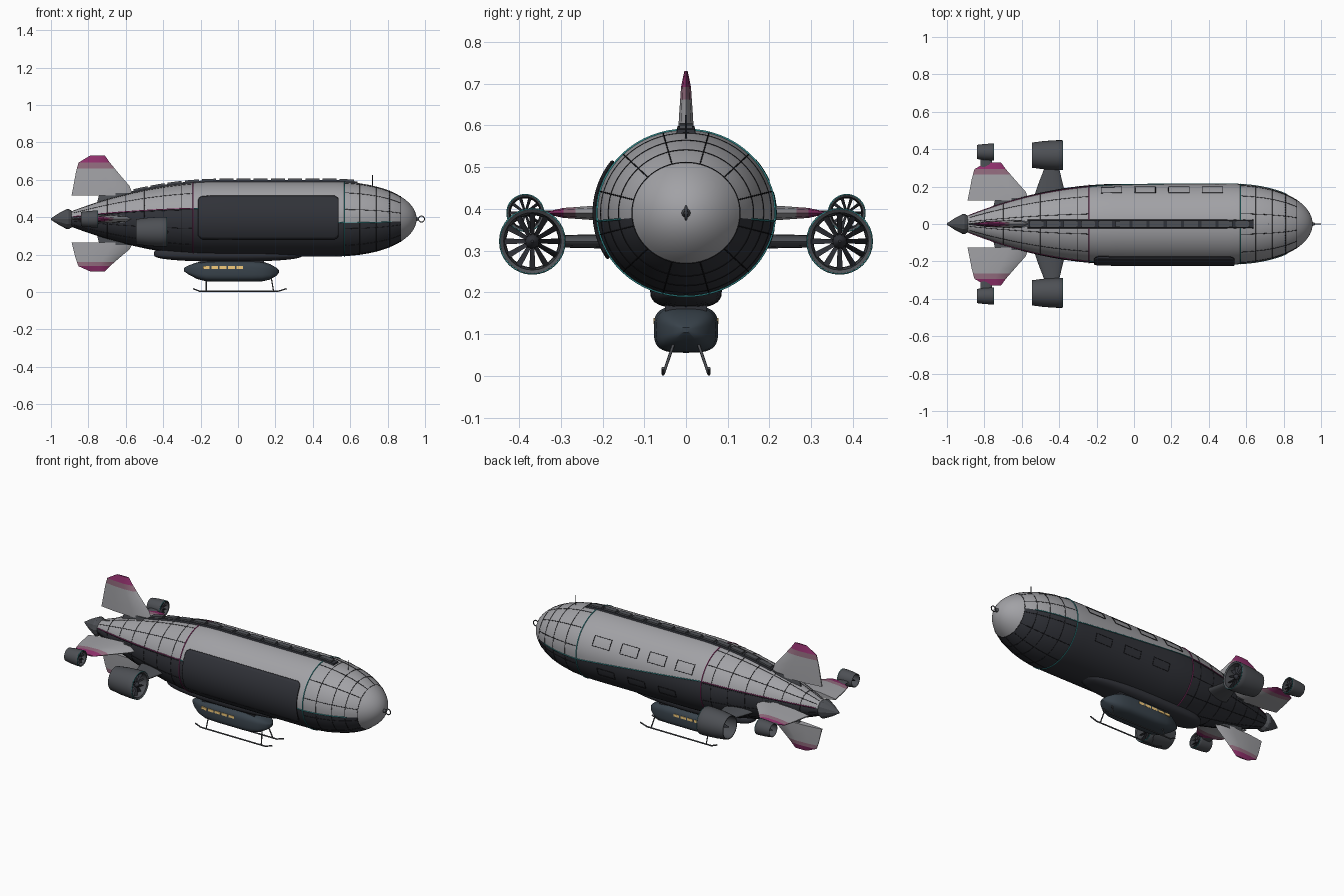
import bpy, math
from math import sin, cos, pi

if "Cube" in bpy.data.objects:
    bpy.data.objects.remove(bpy.data.objects["Cube"])

CZ = 0.39  # hull axis height


def mat(name, r, g, b):
    m = bpy.data.materials.new(name)
    m.diffuse_color = (r, g, b, 1)
    m.use_nodes = True
    m.node_tree.nodes["Principled BSDF"].inputs["Base Color"].default_value = m.diffuse_color
    return m


GREY = mat("light_grey", .36, .36, .38)
DARK = mat("dark", .03, .032, .04)
MID = mat("mid_grey", .075, .08, .09)
SLATE = mat("slate", .04, .055, .07)
LINE = mat("line", .012, .012, .015)
PINK = mat("magenta", .28, .03, .15)
ROSE = mat("faded_magenta", .29, .15, .21)
TEAL = mat("teal", .03, .25, .26)
AMBER = mat("amber", .9, .6, .2)


def grid(name, rows, m, closed=True, caps=True, angle=35):
    """Skin a list of equally long point rows."""
    n = len(rows[0])
    faces = [(i*n + j, i*n + (j+1) % n, (i+1)*n + (j+1) % n, (i+1)*n + j)
             for i in range(len(rows)-1) for j in range(n if closed else n-1)]
    if caps:
        faces += [tuple(range(n))[::-1], tuple(range((len(rows)-1)*n, len(rows)*n))]
    me = bpy.data.meshes.new(name)
    me.from_pydata([p for r in rows for p in r], [], faces)
    ob = bpy.data.objects.new(name, me)
    bpy.context.collection.objects.link(ob)
    me.materials.append(m)
    bpy.ops.object.select_all(action='DESELECT')
    bpy.context.view_layer.objects.active = ob
    ob.select_set(True)
    bpy.ops.object.mode_set(mode='EDIT')
    bpy.ops.mesh.select_all(action='SELECT')
    bpy.ops.mesh.normals_make_consistent(inside=False)
    bpy.ops.object.mode_set(mode='OBJECT')
    bpy.ops.object.shade_smooth_by_angle(angle=math.radians(angle))
    return ob


def loft(name, secs, m, e=1.0, n=32, y=0, **k):
    """Superellipse sections (x, z, half width, half height)."""
    def s(v):
        return math.copysign(abs(v)**e, v)
    return grid(name, [[(x, y + ry*s(cos(2*pi*j/n)), z + rz*s(sin(2*pi*j/n)))
                        for j in range(n)] for x, z, ry, rz in secs], m, **k)


def revolve(name, prof, y, z, m, n=32, **k):
    return loft(name, [(x, z, r, r) for x, r in prof], m, n=n, y=y, **k)


def tube(name, pts, r, m, cyclic=False):
    cu = bpy.data.curves.new(name, 'CURVE')
    cu.dimensions = '3D'
    cu.bevel_depth, cu.bevel_resolution, cu.use_fill_caps = r, 1, True
    sp = cu.splines.new('POLY')
    sp.points.add(len(pts)-1)
    for q, p in zip(sp.points, pts):
        q.co = (*p, 1)
    sp.use_cyclic_u = cyclic
    cu.materials.append(m)
    ob = bpy.data.objects.new(name, cu)
    bpy.context.collection.objects.link(ob)


def radius(x):
    if x > .5:
        return .2*max(0, 1 - (min(1, (x-.5)/.455))**2.2)**.5
    if x < -.1:
        return .03 + .17*(1 - min(1, (-.1-x)/.82)**1.9)
    return .2


def surf(x, a, off=0.0):
    r = radius(x)
    return (x, (r*1.07+off)*cos(a), CZ + (r+off)*sin(a))


def split(x):  # angle where light upper skin meets the dark belly
    t = min(1, max(0, (.57-x)/.81))
    return -.1 + .4*t


def span(a, b, n):
    return [a + (b-a)*i/n for i in range(n+1)]


# Hull: light upper skin, dark belly, nose cap
xs = span(-.92, -.1, 20) + span(0, .5, 5) + span(.53, .87, 14)
grid("hull_upper", [[surf(x, a) for a in span(split(x), pi-split(x), 32)] for x in xs],
     GREY, closed=False, caps=False)
grid("hull_belly", [[surf(x, a) for a in span(-pi-split(x), split(x), 32)] for x in xs],
     DARK, closed=False, caps=False)
nose = [.87 + .0849*sin(pi/2*i/10) for i in range(11)]
grid("nose_cap", [[surf(x, 2*pi*j/64) for j in range(64)] for x in nose], GREY)
revolve("tail_cone", [(-1, .004), (-.96, .03), (-.915, .054), (-.905, .054), (-.875, .036)],
        0, CZ, MID, n=12, angle=25)

# Skin seams and accent lines
for x in (-.8, -.7, -.6, -.5, -.4, -.3, .65, .74, .81, .87):
    tube("ring_seam", [surf(x, 2*pi*j/64) for j in range(64)], .0015, LINE, True)
for x, m in ((-.24, PINK), (.57, TEAL)):
    tube("accent_ring", [surf(x, 2*pi*j/64, .001) for j in range(64)], .003, m, True)
for i in range(12):
    a = 2*pi*(i+.5)/12
    for x0, x1 in ((-.88, -.24), (.57, .87)):
        tube("long_seam", [surf(x, a) for x in span(x0, x1, 16)], .0015, LINE)
for side in (0, 1):
    for x0, x1, m in ((-.88, -.24, PINK), (-.24, .57, TEAL), (.57, .82, TEAL)):
        tube("waist_line", [surf(x, pi-split(x) if side else split(x), .001)
                            for x in span(x0, x1, 16)], .0025, m)

# Large side screen on the front flank, with chamfered corners
scr = []
for x in [-.21, -.205, -.19] + span(-.1, .44, 6) + [.515, .53, .535]:
    c = {-.21: .1, -.205: .05, .53: .05, .535: .1}.get(x, 0)
    scr.append([surf(x, pi-a, .006) for a in span(-.55+c, .64-c, 16)])
ob = grid("side_screen", scr, DARK, closed=False, caps=False)
sol = ob.modifiers.new("thickness", 'SOLIDIFY')
sol.thickness, sol.offset = .008, 0
edge = scr[0] + [r[-1] for r in scr] + scr[-1][::-1] + [r[0] for r in scr[::-1]]
tube("screen_frame", edge, .003, LINE, True)

# Hatch outlines on the back flank
for a0, a1, xc in ((.4, .68, (-.12, .06, .24, .42)), (-.42, -.2, (-.02, .18, .38))):
    for x in xc:
        tube("hatch_outline", [surf(x-.055, a, .001) for a in span(a0, a1, 5)] +
             [surf(x+.055, a, .001) for a in span(a1, a0, 5)], .002, LINE, True)

# Top spine with raised blocks
sp = span(-.57, .64, 24)
grid("spine", [[(x, y, CZ + radius(x) + h) for y, h in
                ((-.026, -.012), (-.02, .008), (.02, .008), (.026, -.012))] for x in sp], DARK)
for i in range(13):
    x0 = -.56 + i*.092
    grid("spine_block", [[(x, y, CZ + radius(x) + h) for y, h in
                          ((-.017, 0), (-.015, .016), (.015, .016), (.017, 0))]
                         for x in (x0, x0+.075)], MID)

# Nose ring and antenna
tube("mooring_ring", [(.981 + .016*cos(a), 0, CZ + .016*sin(a)) for a in span(0, 2*pi, 20)[:-1]],
     .003, MID, True)
revolve("nose_boss", [(.945, .014), (.968, .006)], 0, CZ, MID, n=12)
tube("antenna", [(.72, 0, .55), (.72, 0, .625)], .0025, DARK)

# Tail fins: (span fraction, trailing x, leading x, half thickness)
FIN = [(0, -.89, -.56, .021), (.24, -.88, -.58, .02), (.55, -.868, -.637, .016),
       (.68, -.861, -.66, .014), (.82, -.853, -.685, .012), (1, -.79, -.712, .004)]


def fin_row(d, xt, xl, th, ang):
    row = []
    for u, w in ((0, .15), (.3, .75), (.65, 1), (.9, .7), (1, 0), (.9, -.7), (.65, -1),
                 (.3, -.75), (0, -.15)):
        x, t = xt + (xl-xt)*u, th*w
        row.append((x, d*cos(ang) - t*sin(ang), CZ + d*sin(ang) + t*cos(ang)))
    return row


for name, tip, ang in (("upper", .34, pi/2), ("lower", .28, -pi/2),
                       ("left", .33, 0), ("right", .33, pi)):
    rows = [fin_row(.125 + f*(tip-.125), a, b, t, ang) for f, a, b, t in FIN]
    grid(name + "_fin", rows[:4], GREY)
    grid(name + "_fin_band", rows[3:5], ROSE)
    grid(name + "_fin_tip", rows[4:], PINK)
    grid(name + "_fin_root", [fin_row(.06, -.76, -.54, .026, ang),
                              fin_row(.14, -.74, -.55, .022, ang)], MID)


# Ducted fans
def fan(name, x0, x1, y, z, r, blades):
    L = x1 - x0
    prof = [(x0, r*.84), (x0+L*.4, r*.95), (x0+L*.8, r), (x1-L*.03, r), (x1, r*.96),
            (x1-L*.03, r*.86), (x0+L*.6, r*.8), (x0, r*.78), (x0, r*.84)]
    revolve(name + "_duct", prof, y, z, MID, caps=False)
    tube(name + "_rim", [(x1-.002, y + r*.97*cos(a), z + r*.97*sin(a))
                         for a in span(0, 2*pi, 32)[:-1]], .0022, TEAL, True)
    revolve(name + "_hub", [(x0+L*.05, r*.04), (x0+L*.4, r*.22), (x1-L*.25, r*.24),
                            (x1-L*.12, r*.18), (x1-L*.05, r*.04)], y, z, DARK, n=20)
    for i in range(blades):
        a = 2*pi*i/blades
        rows = []
        for d, w in ((r*.18, r*.06), (r*.83, r*.09)):
            row = []
            for dx, dt in ((0, -w), (.012, -w), (.03, w), (.018, w)):
                row.append((x1 - L*.32 + dx*r/.08, y + d*cos(a) - dt*sin(a),
                            z + d*sin(a) + dt*cos(a)))
            rows.append(row)
        grid(name + "_blade", rows, DARK)


for s in (-1, 1):
    fan("main_fan", -.545, -.38, s*.368, .322, .08, 12)
    fan("tail_fan", -.84, -.748, s*.385, CZ, .045, 10)
    # Pylons joining fans to hull and fins
    grid("main_pylon", [[(xm + hx*cos(a), s*y, .322 + hz*sin(a)) for a in span(0, 2*pi, 16)[:-1]]
                        for y, xm, hx, hz in ((.13, -.45, .09, .022), (.2, -.447, .07, .017),
                                              (.296, -.44, .04, .015))], MID)
    grid("tail_pylon", [[(-.79 + .03*cos(a), s*y, CZ + .006*sin(a))
                         for a in span(0, 2*pi, 12)[:-1]] for y in (.29, .348)], MID)

# Belly fairing and gondola
loft("belly_fairing", [(-.05 + .4*sin(t), .205, .086*max(.02, cos(t))**.6,
                        .043*max(.02, cos(t))**.6) for t in span(-pi/2, pi/2, 20)], DARK, e=.7)
loft("gondola", [(-.29, .12, .012, .008), (-.265, .118, .035, .024), (-.22, .114, .06, .044),
                 (-.17, .111, .073, .054), (-.1, .111, .077, .056), (.08, .111, .077, .056),
                 (.13, .11, .072, .053), (.17, .108, .06, .042), (.205, .108, .035, .022),
                 (.22, .11, .01, .006)], SLATE, e=.6, n=40)
loft("gondola_neck", [(-.2, .165, .05, .02), (.14, .165, .05, .02)], DARK, e=.5)
for s in (-1, 1):
    for i in range(5):
        bpy.ops.mesh.primitive_cube_add(size=1, location=(-.17 + i*.045, s*.073, .131))
        w = bpy.context.object
        w.name, w.scale = "cabin_window", (.036, .009, .014)
        w.data.materials.append(AMBER)
    # Landing skids
    tube("skid", [(-.24, s*.055, .018), (-.205, s*.055, .004), (.215, s*.055, .004),
                  (.26, s*.055, .018)], .004, MID)
    for x in (-.17, .19):
        tube("skid_strut", [(x - (.04 if x > 0 else 0)*.3, s*.03, .075), (x, s*.054, .005)],
             .0035, MID)

# Turn the curves into meshes
bpy.ops.object.select_all(action='DESELECT')
for o in bpy.data.objects:
    if o.type == 'CURVE':
        o.select_set(True)
        bpy.context.view_layer.objects.active = o
bpy.ops.object.convert(target='MESH')
